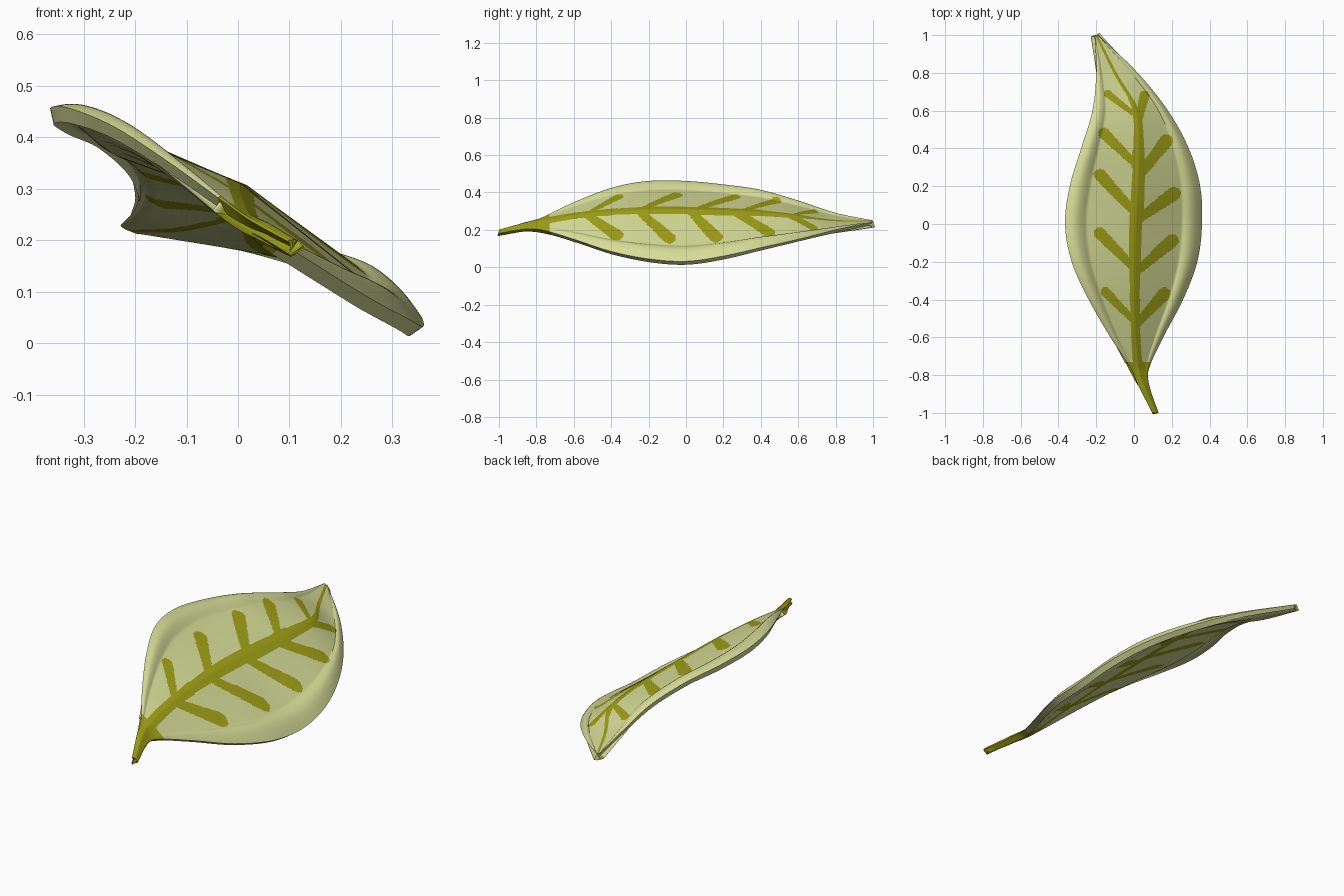
import bpy
import bmesh
import math
from mathutils import Vector

default_cube = bpy.data.objects.get("Cube")
if default_cube:
    bpy.data.objects.remove(default_cube, do_unlink=True)


def make_material(name, colour):
    material = bpy.data.materials.new(name)
    material.use_nodes = True
    material.diffuse_color = colour
    material.node_tree.nodes["Principled BSDF"].inputs["Base Color"].default_value = colour
    return material


pale_green = make_material("pale leaf green", (0.68, 0.72, 0.31, 1))
olive = make_material("olive vein", (0.35, 0.355, 0.008, 1))

# Stations along the leaf: y, left edge x z, midrib x z, right edge x z
stations = [
    (-1, .097, .197, .115, .19, .13, .182),
    (-.85, .02, .24, .05, .23, .08, .205),
    (-.77, -.015, .265, .025, .25, .078, .2),
    (-.6, -.125, .345, .01, .28, .155, .15),
    (-.4, -.24, .42, .005, .3, .26, .085),
    (-.2, -.33, .457, .005, .31, .335, .045),
    (0, -.365, .457, .01, .31, .36, .032),
    (.2, -.34, .437, .02, .305, .35, .06),
    (.4, -.28, .407, .025, .295, .29, .105),
    (.6, -.22, .352, .01, .275, .18, .15),
    (.8, -.2, .288, -.1, .25, .02, .2),
    (1, -.208, .25, -.199, .247, -.19, .243),
]


def slope(i, k):
    a, b = stations[max(i - 1, 0)], stations[min(i + 1, len(stations) - 1)]
    return (b[k] - a[k]) / (b[0] - a[0])


def section(y):
    """Smooth curve through the stations at a given y."""
    i = 0
    while i < len(stations) - 2 and y > stations[i + 1][0]:
        i += 1
    p, q = stations[i], stations[i + 1]
    h = q[0] - p[0]
    s = (y - p[0]) / h
    ease = s * s * (3 - 2 * s)
    return [p[k] + (q[k] - p[k]) * ease
            + h * s * (1 - s) * ((1 - s) * slope(i, k) - s * slope(i + 1, k))
            for k in range(1, 7)]


def surface(y, t):
    """Point across the leaf: t runs from -1 (right edge) to 1 (left edge)."""
    lx, lz, mx, mz, rx, rz = section(y)
    ex, ez = (lx, lz) if t > 0 else (rx, rz)
    a = abs(t)
    z = mz + (ez - mz) * a
    # Swollen border near the outline
    if a > 0.7:
        z += 0.022 * min(1, abs(rx - lx) / 0.6) * math.sin(math.pi * (a - 0.7) / 0.3)
    # Rounded back of the stalk
    if y < -0.77:
        z += 0.01 * (1 - t * t) * min(1, (-0.77 - y) / 0.1)
    return Vector((mx + (ex - mx) * a, y, z))


# Side veins: root y, tip x, tip y, tip radius
veins = [
    (-.53, -.15, -.36, .026), (-.25, -.18, -.05, .032), (.05, -.18, .26, .033),
    (.31, -.16, .48, .03), (.57, -.14, .69, .02),
    (-.53, .16, -.37, .034), (-.25, .2, -.09, .036), (.02, .21, .16, .037),
    (.24, .17, .44, .036), (.5, .055, .68, .026),
]
# Midrib half width: y, width
rib_widths = [(-1, .025), (-.5, .024), (.1, .036), (.35, .034), (.58, .02), (.68, .011), (1, .006)]


def rib_width(y):
    for (y0, w0), (y1, w1) in zip(rib_widths, rib_widths[1:]):
        if y <= y1:
            return w0 + (w1 - w0) * (y - y0) / (y1 - y0)
    return rib_widths[-1][1]


def is_vein(x, y):
    if abs(x - section(y)[2]) < rib_width(y):
        return True
    for root_y, tip_x, tip_y, radius in veins:
        dx, dy = tip_x - 0.015, tip_y - root_y
        s = ((x - 0.015) * dx + (y - root_y) * dy) / (dx * dx + dy * dy)
        s = max(0, min(1, s))
        gap = math.hypot(x - 0.015 - s * dx, y - root_y - s * dy)
        if gap < radius * (0.6 + 0.4 * s):
            return True
    return False


def build_part(name, y_start, y_end, rows, columns, materials, painted):
    mesh = bpy.data.meshes.new(name)
    for material in materials:
        mesh.materials.append(material)
    bm = bmesh.new()
    grid = []
    for r in range(rows + 1):
        y = y_start + (y_end - y_start) * r / rows
        grid.append([bm.verts.new(surface(y, 1 - 2 * c / columns)) for c in range(columns + 1)])
    for low, high in zip(grid, grid[1:]):
        for c in range(columns):
            face = bm.faces.new((low[c], low[c + 1], high[c + 1], high[c]))
            if painted:
                centre = face.calc_center_median()
                face.material_index = int(is_vein(centre.x, centre.y))
    bm.to_mesh(mesh)
    bm.free()
    part = bpy.data.objects.new(name, mesh)
    bpy.context.collection.objects.link(part)
    # Give the sheet its thickness below the top surface
    solid = part.modifiers.new("thickness", "SOLIDIFY")
    solid.thickness = 0.032
    solid.offset = -1
    bpy.ops.object.select_all(action="DESELECT")
    part.select_set(True)
    bpy.context.view_layer.objects.active = part
    bpy.ops.object.modifier_apply(modifier=solid.name)
    bpy.ops.object.shade_smooth_by_angle(angle=math.radians(40))
    return part


build_part("leaf_blade", -0.73, 1, 280, 108, [pale_green, olive], True)
build_part("leaf_stem", -1, -0.73, 30, 24, [olive], False)
